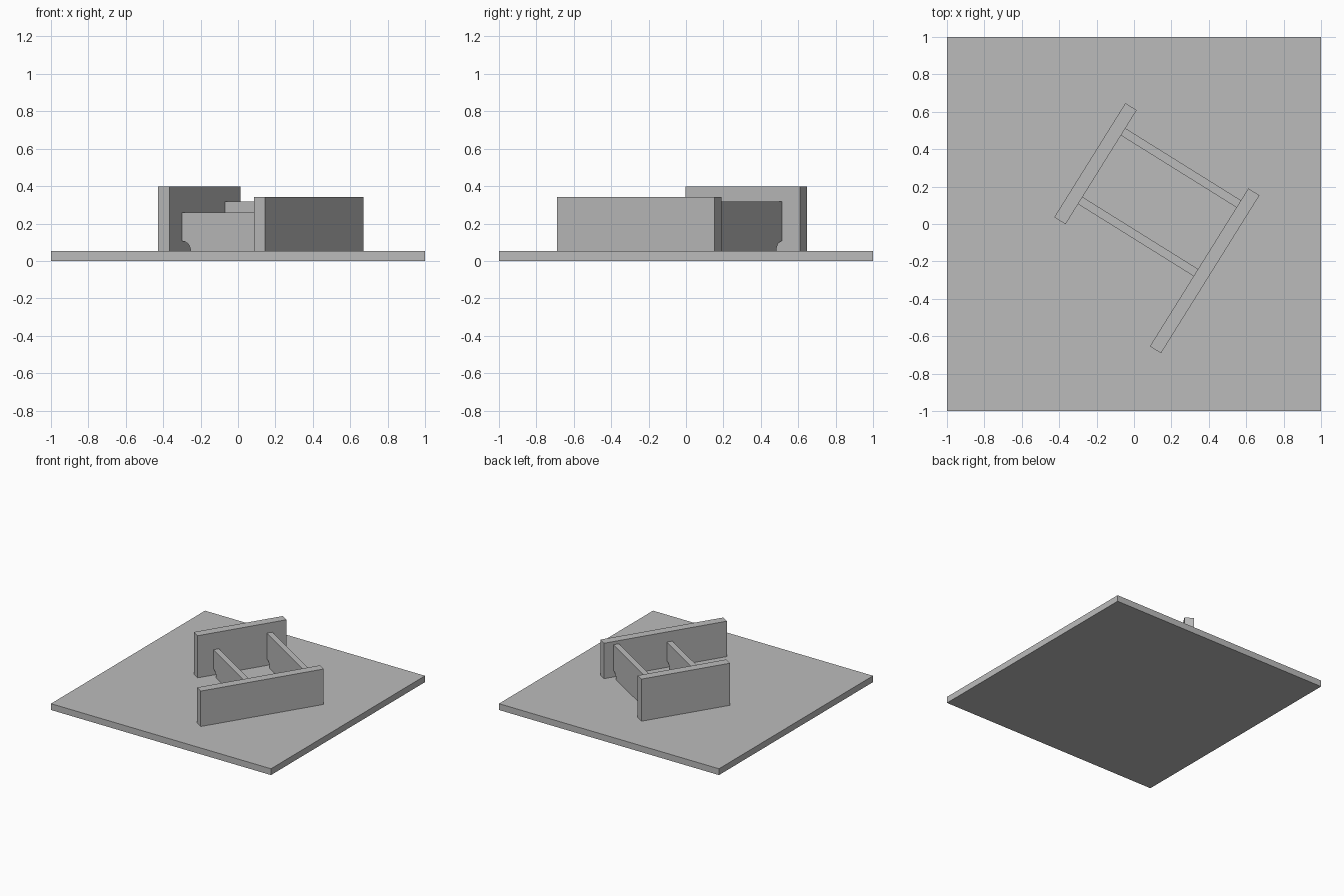
import bpy, bmesh
from math import radians, sin, cos, pi
from mathutils import Matrix

cube = bpy.data.objects.get("Cube")
if cube:
    bpy.data.objects.remove(cube, do_unlink=True)

GREY = (0.5, 0.5, 0.5, 1)
steel = bpy.data.materials.new("plain grey")
steel.use_nodes = True
steel.diffuse_color = GREY
steel.node_tree.nodes["Principled BSDF"].inputs["Base Color"].default_value = GREY

TURN = Matrix.Rotation(radians(-31.95), 4, 'Z')
BASE_TOP = 0.052


def extrude_profile(name, profile, y0, y1, turn=None):
    """Extrude an x-z outline from y0 to y1."""
    bm = bmesh.new()
    face = bm.faces.new([bm.verts.new((x, y0, z)) for x, z in profile])
    moved = bmesh.ops.extrude_face_region(bm, geom=[face])["geom"]
    bmesh.ops.translate(bm, vec=(0, y1 - y0, 0),
                        verts=[v for v in moved if isinstance(v, bmesh.types.BMVert)])
    bmesh.ops.recalc_face_normals(bm, faces=bm.faces)
    mesh = bpy.data.meshes.new(name)
    bm.to_mesh(mesh)
    bm.free()
    mesh.materials.append(steel)
    obj = bpy.data.objects.new(name, mesh)
    if turn:
        obj.matrix_world = turn
    bpy.context.collection.objects.link(obj)
    return obj


def box(x0, x1, z0, z1):
    return [(x0, z0), (x1, z0), (x1, z1), (x0, z1)]


def rib_outline(x0, x1, z0, z1, r, steps=8):
    """Upright plate with a quarter-round cutout at each lower corner."""
    arc = [(r * cos(a), r * sin(a)) for a in (pi / 2 * i / steps for i in range(steps + 1))]
    left = [(x0 + dx, z0 + dz) for dx, dz in reversed(arc)]
    right = [(x1 - dx, z0 + dz) for dx, dz in arc]
    return left + right + [(x1, z1), (x0, z1)]


# Square base plate
extrude_profile("base_plate", box(-1, 1, 0, BASE_TOP), -1, 1)

# Two parallel walls
extrude_profile("short_tall_wall", box(-0.381, -0.31, BASE_TOP, 0.398), -0.195, 0.524, TURN)
extrude_profile("long_low_wall", box(0.418, 0.488, BASE_TOP, 0.343), -0.51, 0.485, TURN)

# Cross ribs joining the walls
for name, y0, y1, top in (("low_rib", -0.068, -0.023, 0.26), ("high_rib", 0.365, 0.41, 0.317)):
    extrude_profile(name, rib_outline(-0.31, 0.418, BASE_TOP, top, 0.054), y0, y1, TURN)
